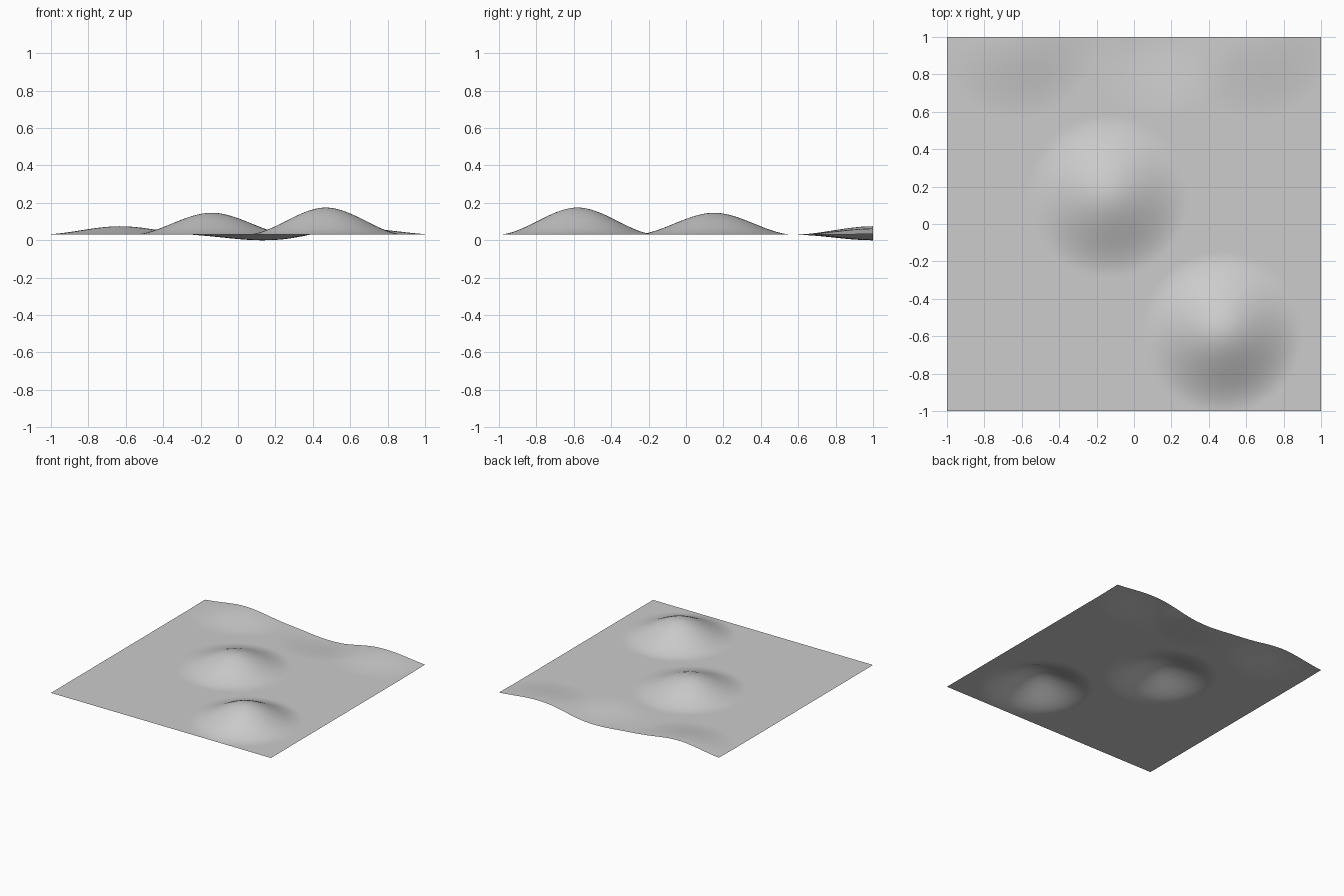
import bpy, math

if "Cube" in bpy.data.objects:
    bpy.data.objects.remove(bpy.data.objects["Cube"])

BASE = 0.03      # height of the flat ground
RADIUS = 0.43    # reach of every hill and dip
# centre x, centre y, height of each hill or dip
HILLS = [
    (0.47, -0.58, 0.145),   # tall front hill
    (-0.14, 0.15, 0.117),   # middle hill
    (-0.63, 1.0, 0.045),    # rise on the back edge, left
    (0.13, 1.0, -0.03),     # dip in the back edge
    (0.65, 1.0, 0.033),     # rise on the back edge, right
]


def height(x, y):
    z = BASE
    for cx, cy, h in HILLS:
        t = max(0.0, 1 - math.hypot(x - cx, y - cy) / RADIUS)
        z += h * t * t * (3 - 2 * t)
    return z


# Ground sheet, a fine grid raised by the smooth falloffs
bpy.ops.mesh.primitive_grid_add(x_subdivisions=120, y_subdivisions=120, size=2)
ground = bpy.context.object
ground.name = "hilly_ground"
for v in ground.data.vertices:
    v.co.z = height(v.co.x, v.co.y)
bpy.ops.object.shade_smooth()

# Single light grey colour
grey = bpy.data.materials.new("light grey")
grey.diffuse_color = (0.604, 0.604, 0.604, 1)
grey.use_nodes = True
grey.node_tree.nodes["Principled BSDF"].inputs["Base Color"].default_value = grey.diffuse_color
ground.data.materials.append(grey)
